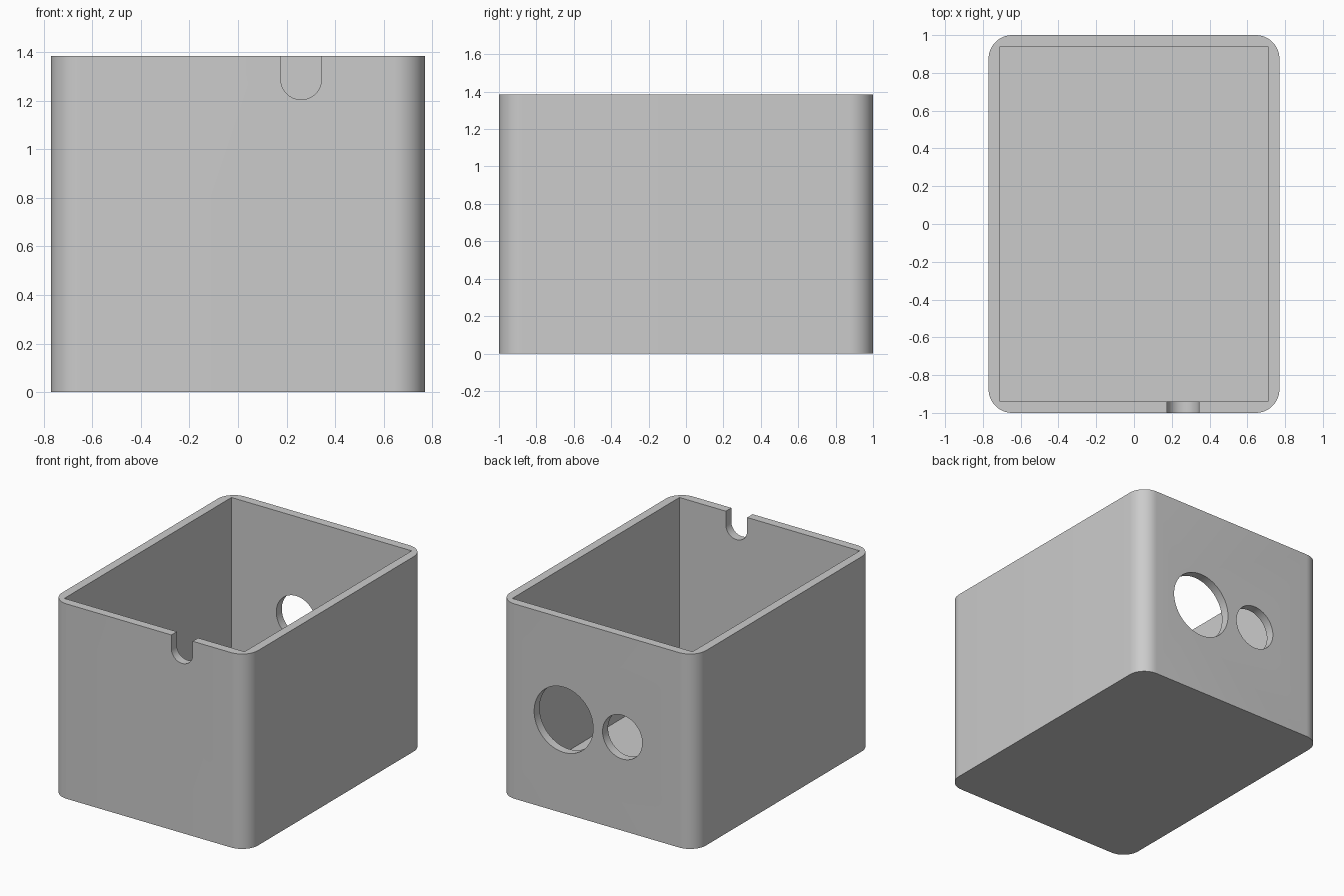
import bpy
import bmesh
from math import radians
from mathutils import Matrix

default_cube = bpy.data.objects.get("Cube")
if default_cube:
    bpy.data.objects.remove(default_cube, do_unlink=True)

WIDTH, DEPTH, HEIGHT = 1.54, 2.0, 1.385
WALL = 0.0615
CORNER = 0.125

grey = bpy.data.materials.new("light grey")
grey.use_nodes = True
colour = (0.6, 0.6, 0.6, 1)
grey.diffuse_color = colour
grey.node_tree.nodes["Principled BSDF"].inputs["Base Color"].default_value = colour


def make_object(name, bm):
    mesh = bpy.data.meshes.new(name)
    bm.to_mesh(mesh)
    bm.free()
    mesh.materials.append(grey)
    obj = bpy.data.objects.new(name, mesh)
    bpy.context.collection.objects.link(obj)
    return obj


def block(name, size, centre, round_corners=0):
    bm = bmesh.new()
    bmesh.ops.create_cube(bm, size=1, matrix=Matrix.Translation(centre) @ Matrix.Diagonal((*size, 1)))
    if round_corners:
        upright = [e for e in bm.edges
                   if abs(e.verts[0].co.z - e.verts[1].co.z) > 0.1]
        bmesh.ops.bevel(bm, geom=upright, offset=round_corners, segments=12,
                        profile=0.5, affect='EDGES')
    return make_object(name, bm)


def drill(name, x, y, z, radius):
    # Round cutter lying along the depth of the box
    bm = bmesh.new()
    bmesh.ops.create_cone(bm, cap_ends=True, segments=64, radius1=radius, radius2=radius,
                          depth=0.4,
                          matrix=Matrix.Translation((x, y, z)) @ Matrix.Rotation(radians(90), 4, 'X'))
    return make_object(name, bm)


def cut(target, cutter):
    mod = target.modifiers.new(cutter.name, 'BOOLEAN')
    mod.operation = 'DIFFERENCE'
    mod.solver = 'EXACT'
    mod.object = cutter
    bpy.ops.object.modifier_apply(modifier=mod.name)
    bpy.data.objects.remove(cutter, do_unlink=True)


# Outer shell with rounded upright corners
box = block("open_box", (WIDTH, DEPTH, HEIGHT), (0, 0, HEIGHT / 2), CORNER)
bpy.ops.object.select_all(action='DESELECT')
box.select_set(True)
bpy.context.view_layer.objects.active = box

# Square-cornered cavity, leaving the walls and floor
cut(box, block("cavity", (WIDTH - 2 * WALL, DEPTH - 2 * WALL, HEIGHT),
               (0, 0, HEIGHT / 2 + WALL)))

# Cable notch in the front rim: straight sides over a round bottom
NOTCH_X, NOTCH_R, NOTCH_Z = 0.26, 0.084, 1.289
cut(box, drill("notch_round", NOTCH_X, -DEPTH / 2, NOTCH_Z, NOTCH_R))
cut(box, block("notch_slot", (2 * NOTCH_R, 0.4, 0.4), (NOTCH_X, -DEPTH / 2, NOTCH_Z + 0.2)))

# Two round holes in the back wall
for name, x, radius in (("large_hole", 0.262, 0.232), ("small_hole", -0.2, 0.156)):
    cut(box, drill(name, x, DEPTH / 2, 0.665, radius))

bpy.ops.object.shade_smooth_by_angle(angle=radians(30))
